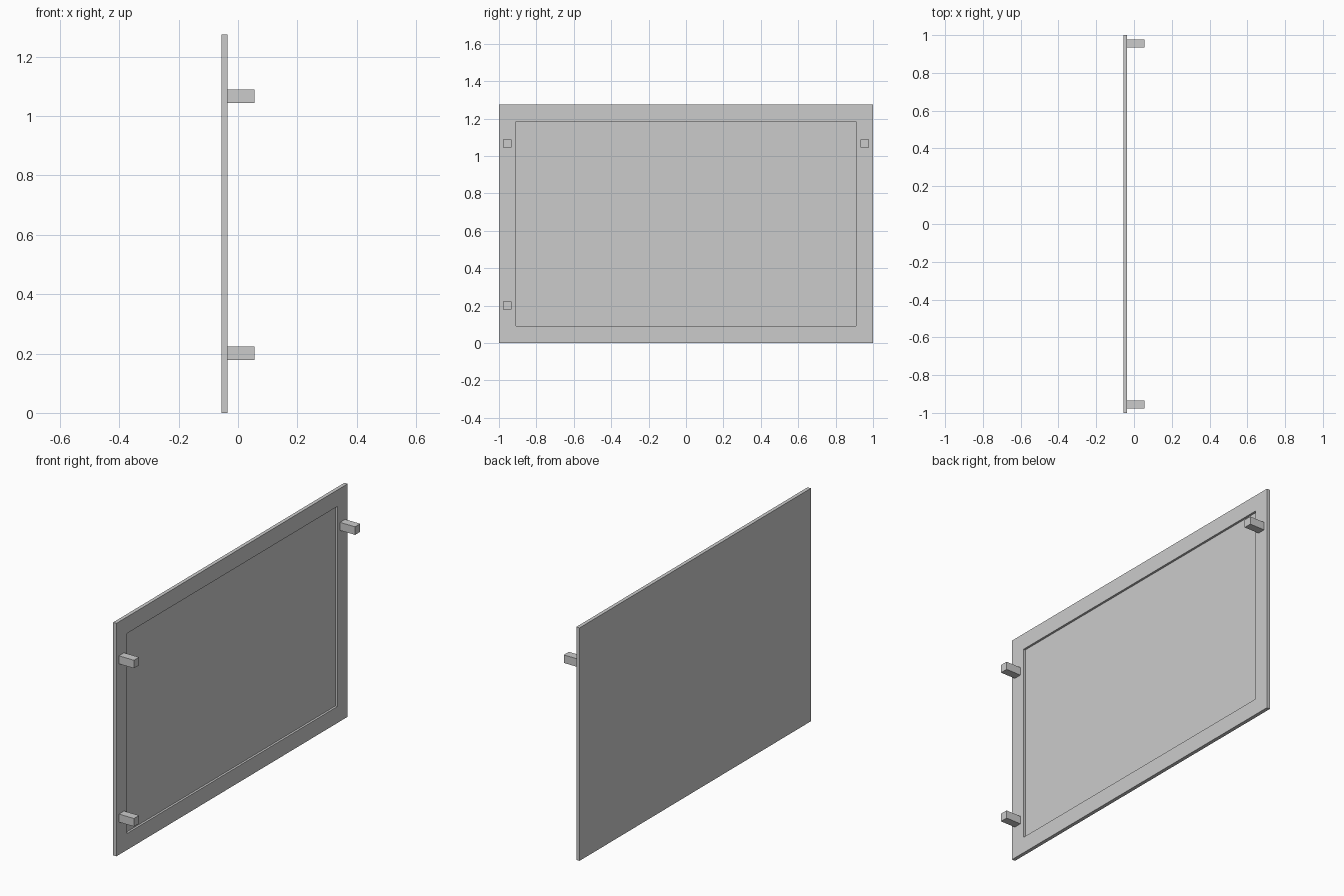
import bpy
import bmesh
from mathutils import Matrix, Vector

cube = bpy.data.objects.get("Cube")
if cube:
    bpy.data.objects.remove(cube, do_unlink=True)

HEIGHT = 1.275
BACK, FACE, TIP = -0.056, -0.036, 0.055   # x of panel back, panel face, peg ends
RIM, DEPTH = 0.09, 0.012                  # frame width and recess depth
PEG = 0.044

grey = bpy.data.materials.new("plain_grey")
grey.use_nodes = True
grey.diffuse_color = (0.6, 0.6, 0.6, 1)
grey.node_tree.nodes["Principled BSDF"].inputs["Base Color"].default_value = (0.6, 0.6, 0.6, 1)


def box_mesh(low, high):
    low, high = Vector(low), Vector(high)
    bm = bmesh.new()
    bmesh.ops.create_cube(bm, size=1, matrix=Matrix.LocRotScale((low + high) / 2, None, high - low))
    return bm


def add_object(name, bm):
    mesh = bpy.data.meshes.new(name)
    bm.to_mesh(mesh)
    bm.free()
    mesh.materials.append(grey)
    obj = bpy.data.objects.new(name, mesh)
    bpy.context.collection.objects.link(obj)
    return obj


# Panel with a shallow rectangular recess on its +x face
bm = box_mesh((BACK, -1, 0), (FACE, 1, HEIGHT))
bm.normal_update()
front = max(bm.faces, key=lambda f: f.normal.x)
bmesh.ops.inset_region(bm, faces=[front], thickness=RIM, use_even_offset=True)
floor = bmesh.ops.extrude_face_region(bm, geom=[front])["geom"]
bmesh.ops.translate(bm, vec=(-DEPTH, 0, 0),
                    verts=[v for v in floor if isinstance(v, bmesh.types.BMVert)])
if front.is_valid:
    bmesh.ops.delete(bm, geom=[front], context="FACES_ONLY")
bmesh.ops.recalc_face_normals(bm, faces=bm.faces)
add_object("panel", bm)

# Three square pegs standing out from the frame
for name, y, z in (("upper_front_peg", -0.956, 1.067),
                   ("lower_front_peg", -0.956, 0.201),
                   ("upper_back_peg", 0.956, 1.067)):
    h = PEG / 2
    add_object(name, box_mesh((FACE, y - h, z - h), (TIP, y + h, z + h)))
